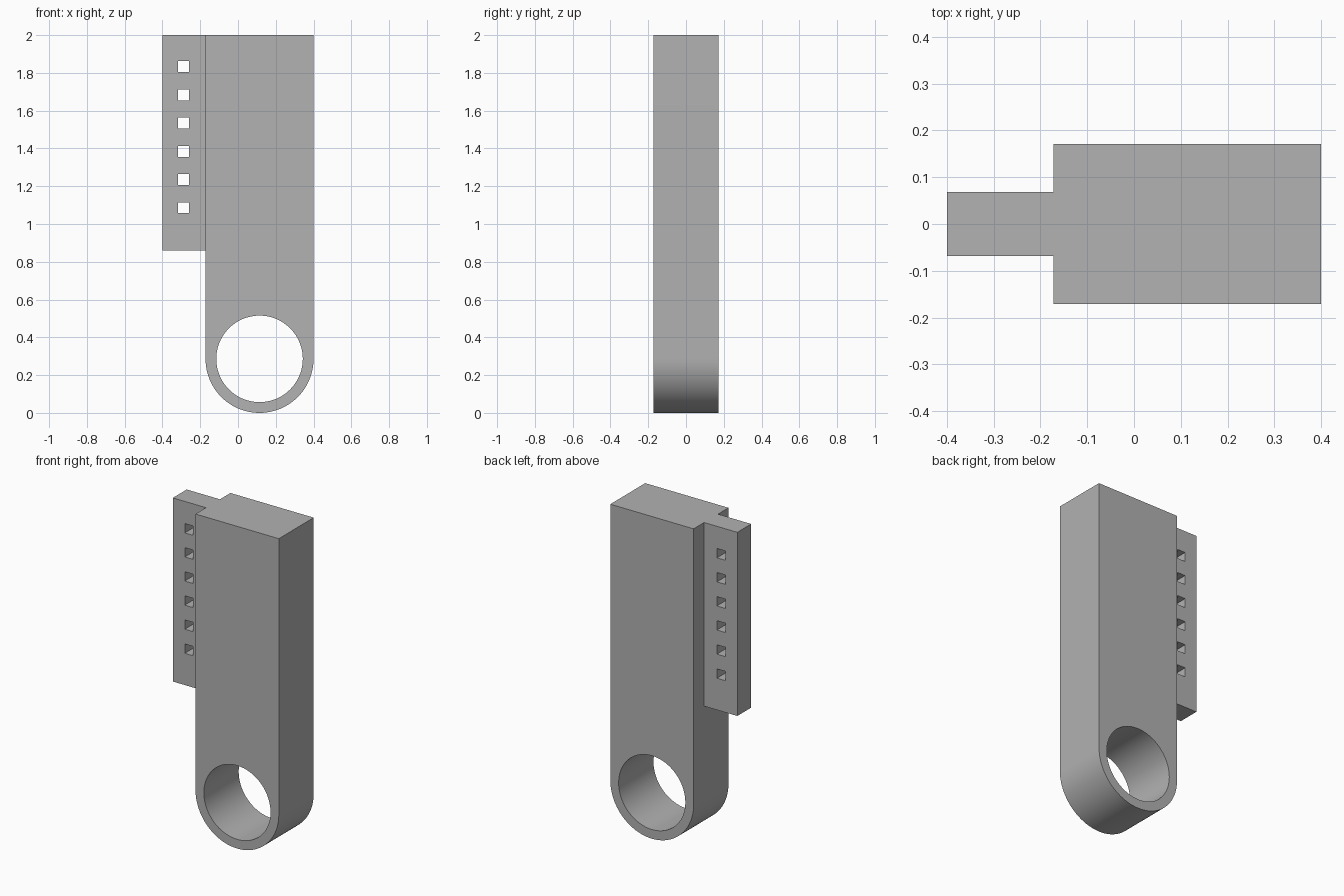
import bpy, bmesh
from math import pi, cos, sin, radians

cube = bpy.data.objects.get("Cube")
if cube:
    bpy.data.objects.remove(cube, do_unlink=True)

LEFT, SPLIT, RIGHT, TOP = -0.4, -0.172, 0.4, 2.0
RADIUS = (RIGHT - SPLIT) / 2
EYE_X, EYE_Z = (RIGHT + SPLIT) / 2, RADIUS

grey = bpy.data.materials.new("plain grey")
grey.use_nodes = True
colour = (0.445, 0.445, 0.445, 1)
grey.diffuse_color = colour
grey.node_tree.nodes["Principled BSDF"].inputs["Base Color"].default_value = colour


def prism(name, outline, depth):
    """Extrude an x-z outline evenly about y = 0."""
    bm = bmesh.new()
    face = bm.faces.new([bm.verts.new((x, -depth / 2, z)) for x, z in outline])
    new = bmesh.ops.extrude_face_region(bm, geom=[face])["geom"]
    verts = [v for v in new if isinstance(v, bmesh.types.BMVert)]
    bmesh.ops.translate(bm, verts=verts, vec=(0, depth, 0))
    bmesh.ops.recalc_face_normals(bm, faces=bm.faces)
    mesh = bpy.data.meshes.new(name)
    bm.to_mesh(mesh)
    bm.free()
    mesh.materials.append(grey)
    obj = bpy.data.objects.new(name, mesh)
    bpy.context.collection.objects.link(obj)
    return obj


def rectangle(x0, x1, z0, z1):
    return [(x0, z0), (x1, z0), (x1, z1), (x0, z1)]


def arc(radius, start, end, steps):
    angles = [start + (end - start) * i / steps for i in range(steps + 1)]
    return [(EYE_X + radius * cos(a), EYE_Z + radius * sin(a)) for a in angles]


def cut(obj, cutters):
    """Cut the holes, then remove the cutters."""
    for cutter in cutters:
        cutter.hide_render = True
        mod = obj.modifiers.new("hole", "BOOLEAN")
        mod.operation, mod.solver, mod.object = "DIFFERENCE", "EXACT", cutter
    bpy.ops.object.select_all(action="DESELECT")
    obj.select_set(True)
    bpy.context.view_layer.objects.active = obj
    for mod in list(obj.modifiers):
        bpy.ops.object.modifier_apply(modifier=mod.name)
    for cutter in cutters:
        bpy.data.objects.remove(cutter, do_unlink=True)
    bpy.ops.object.shade_smooth_by_angle(angle=radians(30))


# Thick body with a rounded lower end and a large eye
body = prism("body", [(SPLIT, TOP)] + arc(RADIUS, pi, 2 * pi, 48) + [(RIGHT, TOP)], 0.342)
cut(body, [prism("eye_cutter", arc(0.229, 0, 2 * pi, 96)[:-1], 1)])

# Thin side flange with a row of square holes
flange = prism("side_flange", rectangle(LEFT, SPLIT, 0.86, TOP), 0.136)
HOLE_X, HALF = -0.289, 0.029
holes = []
for i in range(6):
    z = 1.086 + 0.1495 * i
    holes.append(prism("hole_cutter", rectangle(HOLE_X - HALF, HOLE_X + HALF, z - HALF, z + HALF), 1))
cut(flange, holes)
